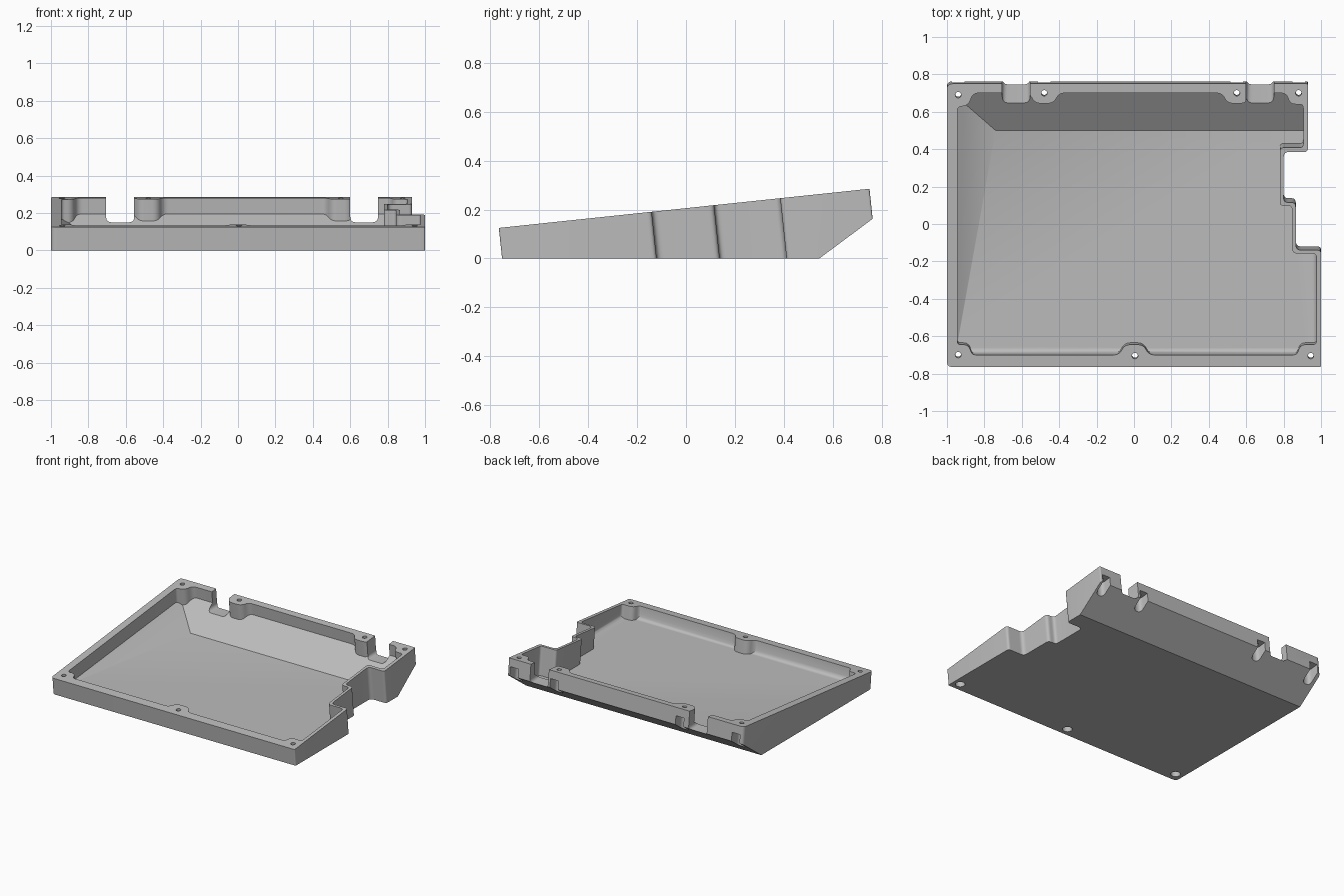
import bpy, bmesh, math
from mathutils import Vector

cube = bpy.data.objects.get("Cube")
if cube:
    bpy.data.objects.remove(cube)

TILT = math.atan(0.1056)
UP = Vector((0, -math.sin(TILT), math.cos(TILT)))   # normal of the sloping rim
FLOOR = 0.04
SLOPE = 0.744

grey = bpy.data.materials.new("plain grey")
grey.use_nodes = True
grey.diffuse_color = (0.5, 0.5, 0.5, 1)
grey.node_tree.nodes["Principled BSDF"].inputs["Base Color"].default_value = grey.diffuse_color


def rounded(corners, steps=6):
    """Round each (a, b, radius) corner of a closed outline."""
    out = []
    for i, (a, b, r) in enumerate(corners):
        p = Vector((a, b))
        before = Vector(corners[i - 1][:2]) - p
        after = Vector(corners[(i + 1) % len(corners)][:2]) - p
        if r == 0:
            out.append(p)
            continue
        r = min(r, before.length * 0.48, after.length * 0.48)
        s, e = p + before.normalized() * r, p + after.normalized() * r
        for k in range(steps + 1):
            t = k / steps
            out.append(s * (1 - t) ** 2 + p * 2 * t * (1 - t) + e * t * t)
    return out


def prism(name, points, direction, planes=()):
    """Extrude an outline, then trim it by (point, outward normal) planes."""
    bm = bmesh.new()
    base = bm.faces.new([bm.verts.new(p) for p in points])
    new = bmesh.ops.extrude_face_region(bm, geom=[base], use_keep_orig=True)["geom"]
    verts = [g for g in new if isinstance(g, bmesh.types.BMVert)]
    bmesh.ops.translate(bm, verts=verts, vec=direction)
    for co, no in planes:
        cut = bmesh.ops.bisect_plane(bm, geom=bm.verts[:] + bm.edges[:] + bm.faces[:],
                                     plane_co=co, plane_no=Vector(no).normalized(),
                                     clear_outer=True)["geom_cut"]
        edges = [g for g in cut if isinstance(g, bmesh.types.BMEdge)]
        bmesh.ops.edgeloop_fill(bm, edges=edges)
    bmesh.ops.recalc_face_normals(bm, faces=bm.faces)
    mesh = bpy.data.meshes.new(name)
    bm.to_mesh(mesh)
    bm.free()
    mesh.materials.append(grey)
    obj = bpy.data.objects.new(name, mesh)
    bpy.context.collection.objects.link(obj)
    return obj


def from_rim(name, corners, top, planes=()):
    """Prism square to the sloping rim, starting at height top above it."""
    pts = [Vector((p.x, p.y, 0.125 + (p.y + 0.765) * math.tan(TILT))) + UP * top
           for p in rounded(corners)]
    return prism(name, pts, -UP * 0.6, planes)


def carve(body, cutter):
    mod = body.modifiers.new("cut", "BOOLEAN")
    mod.operation, mod.solver, mod.object = "DIFFERENCE", "EXACT", cutter
    bpy.context.view_layer.objects.active = body
    bpy.ops.object.modifier_apply(modifier=mod.name)
    bpy.data.objects.remove(cutter)


# Outer body with stepped right side, flat base and sloping back underside
outer = [(-1, -0.765, 0.03), (1, -0.765, 0.01), (1, -0.14, 0.02), (0.865, -0.14, 0.03),
         (0.865, 0.115, 0.025), (0.8, 0.115, 0.025), (0.8, 0.385, 0.03),
         (0.93, 0.385, 0.02), (0.93, 0.75, 0.01), (-1, 0.75, 0.03)]
case = from_rim("case_tray", outer, 0,
                [((0, 0, 0), (0, 0, -1)), ((0, 0.545, 0), (0, SLOPE, -1))])


def boss(x, wall, side):
    """Bump in the cavity outline around a screw, running along +x or -x."""
    tip = wall + side * 0.055
    return [(x - side * 0.08, wall, 0.03), (x - side * 0.05, tip, 0.045),
            (x + side * 0.05, tip, 0.045), (x + side * 0.08, wall, 0.03)]


# Cavity outline, wrapped around the screw bosses
inner = [(-0.945, -0.645, 0.02), (-0.885, -0.645, 0.05), (-0.865, -0.7, 0.02)]
inner += boss(0, -0.7, 1)
inner += [(0.87, -0.7, 0.02), (0.89, -0.645, 0.05), (0.975, -0.645, 0.02),
          (0.975, -0.158, 0.02), (0.845, -0.158, 0.03), (0.845, 0.097, 0.02),
          (0.78, 0.097, 0.02), (0.78, 0.408, 0.02), (0.905, 0.408, 0.02),
          (0.905, 0.64, 0.02), (0.835, 0.64, 0.04), (0.815, 0.7, 0.03)]
inner += boss(0.55, 0.7, -1) + boss(-0.48, 0.7, -1)
inner += [(-0.86, 0.7, 0.03), (-0.885, 0.635, 0.05), (-0.945, 0.625, 0.02)]

# Floor, sloping back and left floor facets, rounded front and right floor edges
planes = [((0, 0, FLOOR), (0, 0, -1)),
          ((0, 0.5, FLOOR), (0, SLOPE, -1)),
          ((-0.74, 0.5, FLOOR), (-0.56, 0.1, -1))]
R = 0.03
for deg in (22, 45, 68):
    s, c = math.sin(math.radians(deg)), math.cos(math.radians(deg))
    planes.append(((0, -0.69 + R - R * s, FLOOR + R - R * c), (0, -s, -c)))
    planes.append(((0.975 - R + R * s, 0, FLOOR + R - R * c), (s, 0, -c)))
carve(case, from_rim("cavity_cutter", inner, 0.05, planes))

# Connector notches in the back wall
for x0, x1 in ((-0.705, -0.555), (0.6, 0.748)):
    shape = rounded([(x0, 0.15, 0.03), (x1, 0.15, 0.03), (x1, 0.4, 0), (x0, 0.4, 0)])
    carve(case, prism("notch_cutter", [Vector((p.x, 0.6, p.y)) for p in shape],
                      Vector((0, 0.4, 0))))


def disc(x, y, r):
    return [(x + r * math.cos(k * math.pi / 8), y + r * math.sin(k * math.pi / 8), 0)
            for k in range(16)]


# Screw holes, with round recesses at the front and open slots at the back
screws = [(-0.94, -0.7), (0.005, -0.705), (0.945, -0.705),
          (-0.94, 0.69), (-0.48, 0.7), (0.55, 0.7), (0.88, 0.7)]
W = 0.033
for x, y in screws:
    recess = disc(x, y, W)
    if y > 0:
        recess = [(x - W, y - W, W), (x + W, y - W, W), (x + W, y + 0.15, 0), (x - W, y + 0.15, 0)]
    carve(case, from_rim("recess_cutter", recess, -0.06))
    carve(case, from_rim("hole_cutter", disc(x, y, 0.016), 0.05))

bpy.ops.object.select_all(action="DESELECT")
case.select_set(True)
bpy.context.view_layer.objects.active = case
bpy.ops.object.shade_smooth_by_angle(angle=math.radians(30))
